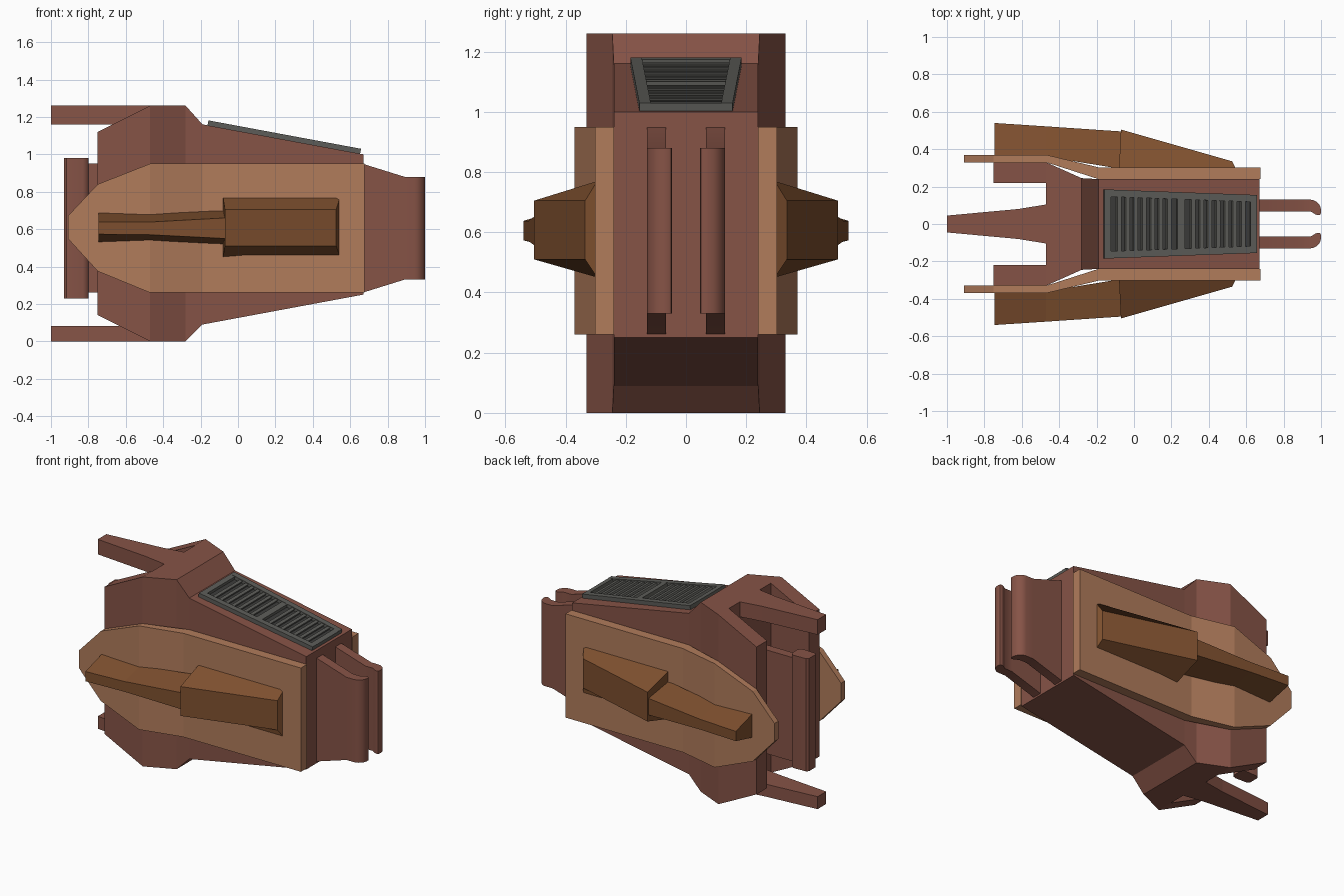
import bpy, bmesh, math
from mathutils import Matrix

if "Cube" in bpy.data.objects:
    bpy.data.objects.remove(bpy.data.objects["Cube"])


def material(name, rgb):
    m = bpy.data.materials.new(name)
    m.diffuse_color = (*rgb, 1)
    m.use_nodes = True
    m.node_tree.nodes["Principled BSDF"].inputs["Base Color"].default_value = m.diffuse_color
    return m


RED = material("red_brown", (0.24, 0.087, 0.062))
TAN = material("tan", (0.44, 0.20, 0.105))
BROWN = material("dark_brown", (0.21, 0.08, 0.028))
GREY = material("grey", (0.11, 0.11, 0.10))
DARK = material("dark_grey", (0.045, 0.045, 0.043))


def loft(name, rings, mat, smooth=False, matrix=None):
    """Join a row of equal-sized rings of points and cap both ends."""
    bm = bmesh.new()
    vs = [[bm.verts.new(p) for p in r] for r in rings]
    n = len(rings[0])
    for a, b in zip(vs, vs[1:]):
        for i in range(n):
            j = (i + 1) % n
            bm.faces.new((a[i], a[j], b[j], b[i]))
    bm.faces.new(vs[0])
    bm.faces.new(vs[-1])
    bmesh.ops.recalc_face_normals(bm, faces=bm.faces)
    me = bpy.data.meshes.new(name)
    bm.to_mesh(me)
    bm.free()
    me.materials.append(mat)
    ob = bpy.data.objects.new(name, me)
    bpy.context.collection.objects.link(ob)
    if matrix:
        ob.matrix_world = matrix
    if smooth:
        bpy.context.view_layer.objects.active = ob
        ob.select_set(True)
        bpy.ops.object.shade_smooth_by_angle(angle=math.radians(40))
        ob.select_set(False)
    return ob


def rect(x, y0, y1, z0, z1):
    return [(x, y0, z0), (x, y1, z0), (x, y1, z1), (x, y0, z1)]


def flip(rings, s):
    return [[(x, y * s, z) for x, y, z in r] for r in rings]


# Main hull: x, half width, bottom, top
hull = [(-.47, .33, 0, 1.26), (-.28, .245, 0, 1.26), (-.19, .24, .09, 1.16), (.67, .24, .25, 1.0)]
loft("hull", [rect(x, -w, w, a, b) for x, w, a, b in hull], RED)

# Tapered rear spikes, top and bottom
for name, z0, z1 in (("upper_spike", 1.16, 1.26), ("lower_spike", 0, .083)):
    loft(name, [rect(x, -w, w, z0, z1) for x, w in ((-1, .045), (-.62, .08), (-.465, .105))], RED)

# Rear T-shaped coupling bar
bar = [(-.93, .035, .23, .98), (-.918, .048, .23, .98), (-.83, .052, .23, .98), (-.81, .045, .23, .98),
       (-.80, .03, .23, .98), (-.80, .03, .26, .95), (-.465, .03, .26, .95)]
loft("rear_coupling", [rect(x, -w, w, a, b) for x, w, a, b in bar], RED, True)

for s, side in ((1, "back"), (-1, "front")):
    # Rear hull wall beside the slot
    wall = [rect(-.75, .22, .33, .14, 1.12), rect(-.47, .22, .33, 0, 1.26)]
    loft("rear_wall_" + side, flip(wall, s), RED)

    # Side armour plate
    plate = [(-.91, .33, .37, .55, .67), (-.75, .33, .37, .375, .84), (-.47, .33, .37, .26, .95),
             (-.19, .24, .303, .26, .95), (.675, .24, .303, .26, .95)]
    loft("side_plate_" + side, flip([rect(*p) for p in plate], s), TAN)

    # Wedge-shaped side housing
    def trap(x0, y0, a0, b0, x1, y1, a1, b1):
        return [(x0, y0, a0), (x1, y1, a1), (x1, y1, b1), (x0, y0, b0)]
    loft("side_housing_" + side, flip([trap(-.08, .295, .45, .77, -.07, .505, .51, .705),
                                       trap(.545, .295, .45, .77, .525, .335, .51, .705)], s), BROWN)
    # Long side fin behind the housing
    loft("side_fin_" + side, flip([trap(-.745, .36, .53, .69, -.745, .54, .573, .638),
                                   trap(-.47, .36, .54, .68, -.47, .522, .57, .638),
                                   trap(-.07, .295, .52, .70, -.07, .495, .55, .66)], s), BROWN)

    # Hooked front clamp arm
    arm = [(.665, .067, .13, .26, .95), (.89, .067, .13, .33, .88), (.945, .067, .13, .33, .88),
           (.96, .058, .127, .33, .88), (.972, .05, .121, .33, .88), (.988, .047, .108, .33, .88),
           (.996, .05, .093, .33, .88), (1.0, .058, .075, .33, .88)]
    loft("front_clamp_" + side, flip([rect(*p) for p in arm], s), RED, True)

# Top vent, built flat then tilted onto the sloping roof
slope = Matrix.Translation((.245, 0, 1.079)) @ Matrix.Rotation(math.atan2(.16, .86), 4, 'Y')
L, T = .415, .027


def half(x):
    return .17 - .015 * x / L


loft("vent_floor", [rect(x, -half(x) + .02, half(x) - .02, -.004, .005) for x in (-L + .02, L - .02)],
     DARK, matrix=slope)
for s in (1, -1):
    loft("vent_side_rail", flip([rect(x, half(x) - .038, half(x), -.004, T) for x in (-L, L)], s),
         GREY, matrix=slope)
for name, x0, x1 in (("vent_rear_rail", -L, -L + .035), ("vent_front_rail", L - .035, L),
                     ("vent_divider", -.018, .022)):
    loft(name, [rect(x, -half(x) + .002, half(x) - .002, -.003, T - .001) for x in (x0, x1)],
         GREY, matrix=slope)
# Slats
for start in (-.38, .022):
    step = .362 / 8
    for i in range(1, 8):
        c = start + i * step
        w = half(c) - .03
        ring = [(c - .014, 0), (c + .006, 0), (c + .014, T - .005), (c - .008, T - .005)]
        loft("vent_slat", [[(x, y, z) for x, z in ring] for y in (-w, w)], GREY, matrix=slope)
